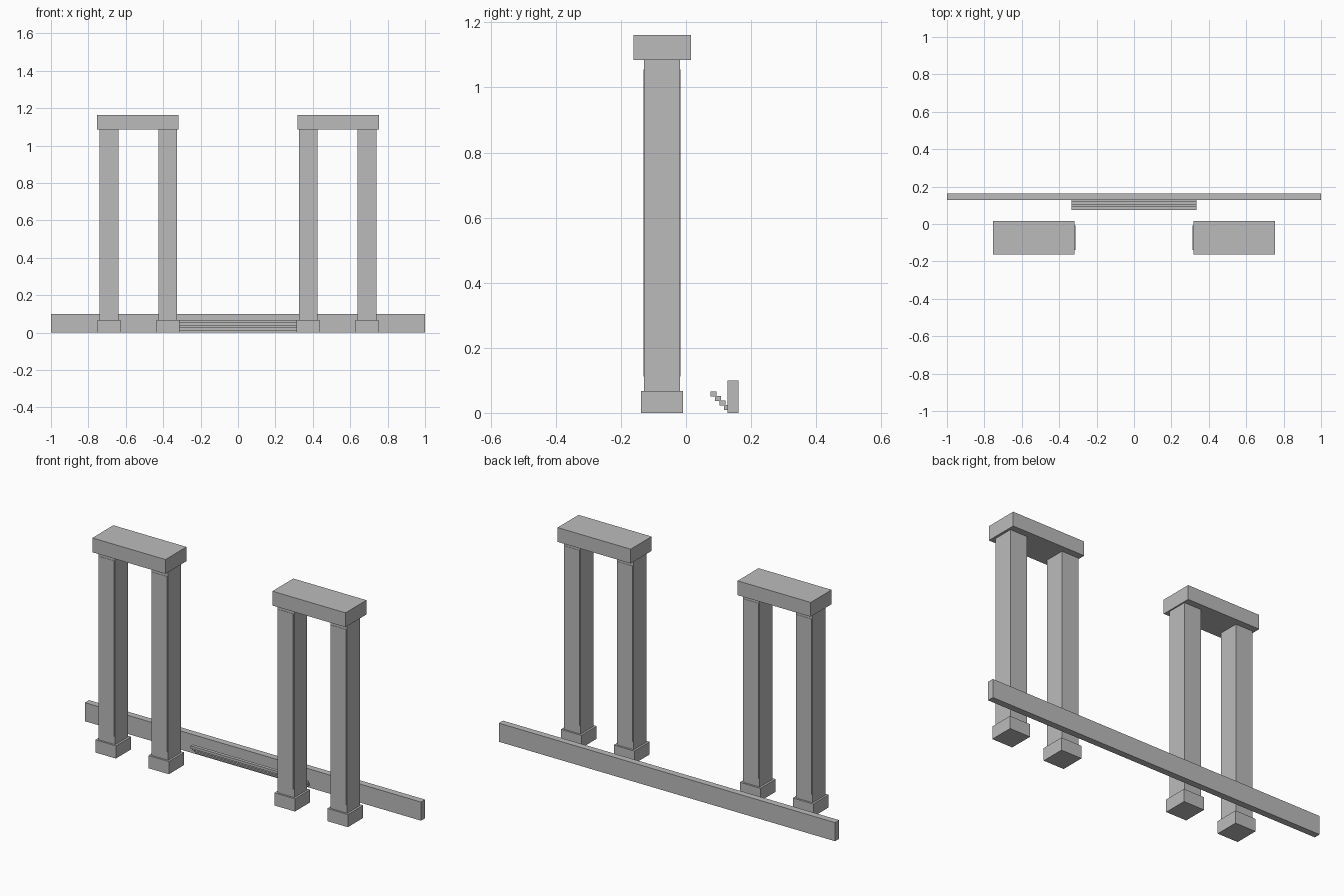
import bpy

if "Cube" in bpy.data.objects:
    bpy.data.objects.remove(bpy.data.objects["Cube"])

stone = bpy.data.materials.new("grey stone")
stone.diffuse_color = (0.5, 0.5, 0.5, 1)
stone.use_nodes = True
stone.node_tree.nodes["Principled BSDF"].inputs["Base Color"].default_value = stone.diffuse_color


def box(name, x0, x1, y0, y1, z0, z1):
    """Axis-aligned block between two corners."""
    bpy.ops.mesh.primitive_cube_add(
        size=1, location=((x0 + x1) / 2, (y0 + y1) / 2, (z0 + z1) / 2))
    ob = bpy.context.object
    ob.name = name
    ob.scale = (x1 - x0, y1 - y0, z1 - z0)
    bpy.ops.object.transform_apply(location=False, rotation=False, scale=True)
    ob.data.materials.append(stone)
    return ob


# Two mirrored gateways, each with two columns under a lintel
for side, s in (("left", -1), ("right", 1)):
    for place, cx in (("inner", 0.375), ("outer", 0.69)):
        x = s * cx
        tag = f"{side}_{place}"
        box(f"{tag}_column_base", x - 0.061, x + 0.061, -0.139, -0.009, 0, 0.068)
        box(f"{tag}_column_shaft", x - 0.05, x + 0.05, -0.129, -0.019, 0.068, 1.085)
        # Thin raised panel on the front and back of the shaft
        box(f"{tag}_column_panel", x - 0.045, x + 0.045, -0.1305, -0.0175, 0.112, 1.055)
    xs = sorted((s * 0.318, s * 0.753))
    box(f"{side}_lintel", xs[0], xs[1], -0.162, 0.016, 1.085, 1.162)

# Long low wall behind the gateways
box("low_wall", -1, 1, 0.127, 0.162, 0, 0.1)

# Flight of thin steps leading down to the wall
for i in range(4):
    y, z = 0.076 + 0.0135 * i, 0.051 - 0.0138 * i
    box(f"step_{i + 1}", -0.335, 0.335, y, y + 0.018, z, z + 0.014)
